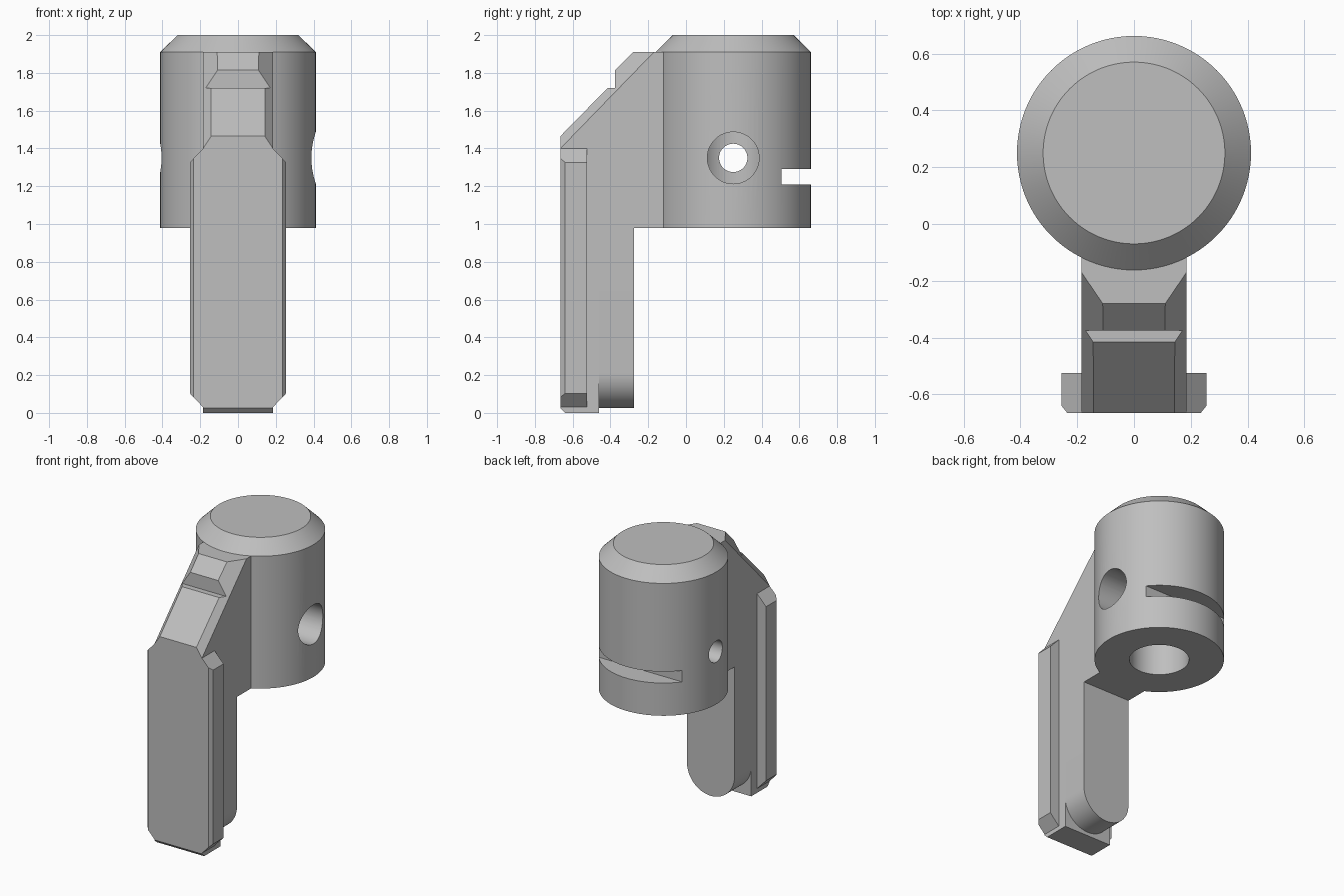
import bpy, bmesh, math
from mathutils import Matrix, Vector

cube = bpy.data.objects.get("Cube")
if cube:
    bpy.data.objects.remove(cube, do_unlink=True)

grey = bpy.data.materials.new("plain grey")
grey.use_nodes = True
GREY = (0.52, 0.52, 0.52, 1)
grey.diffuse_color = GREY
grey.node_tree.nodes["Principled BSDF"].inputs["Base Color"].default_value = GREY


def finish(bm, name):
    bmesh.ops.recalc_face_normals(bm, faces=bm.faces)
    mesh = bpy.data.meshes.new(name)
    bm.to_mesh(mesh)
    bm.free()
    mesh.materials.append(grey)
    obj = bpy.data.objects.new(name, mesh)
    bpy.context.collection.objects.link(obj)
    return obj


def loft(start, end):
    """Closed solid between two matching outlines."""
    bm = bmesh.new()
    a = [bm.verts.new(p) for p in start]
    b = [bm.verts.new(p) for p in end]
    bm.faces.new(a)
    bm.faces.new(b[::-1])
    for i in range(len(a)):
        j = (i + 1) % len(a)
        bm.faces.new((a[i], b[i], b[j], a[j]))
    return bm


def across(profile, half):
    """Side profile in y, z spread to both sides by a half width rule."""
    return loft([(-half(y, z), y, z) for y, z in profile],
                [(half(y, z), y, z) for y, z in profile])


def cylinder(name, radius, depth, centre, axis="Z", segments=64):
    bm = bmesh.new()
    turn = Matrix.Rotation(math.pi / 2, 4, "Y") if axis == "X" else Matrix()
    bmesh.ops.create_cone(bm, cap_ends=True, segments=segments, radius1=radius,
                          radius2=radius, depth=depth,
                          matrix=Matrix.Translation(centre) @ turn)
    return finish(bm, name)


def activate(obj):
    bpy.ops.object.select_all(action="DESELECT")
    obj.select_set(True)
    bpy.context.view_layer.objects.active = obj


def cut(target, cutter):
    activate(target)
    mod = target.modifiers.new("cut", "BOOLEAN")
    mod.operation = "DIFFERENCE"
    mod.solver = "EXACT"
    mod.object = cutter
    bpy.ops.object.modifier_apply(modifier=mod.name)
    bpy.data.objects.remove(cutter, do_unlink=True)


FRONT, HALF, AXIS_Y, R = -0.665, 0.185, 0.25, 0.412
BASE, SHOULDER = 0.98, 1.91
SLOPE_FOOT, SLOPE_TOP = 1.40, -0.17

# Round head with a chamfered top
levels = [(R, BASE), (R, SHOULDER), (0.32, 2.0)]
bm = bmesh.new()
rings = [[bm.verts.new((r * math.cos(math.tau * i / 96),
                        AXIS_Y + r * math.sin(math.tau * i / 96), z))
          for i in range(96)] for r, z in levels]
for low, high in zip(rings, rings[1:]):
    for i in range(96):
        j = (i + 1) % 96
        bm.faces.new((low[i], low[j], high[j], high[i]))
bm.faces.new(rings[0][::-1])
bm.faces.new(rings[-1])
head = finish(bm, "round_head")

# Bore from below, cross hole, wide side hole, rear slot
cut(head, cylinder("bore", 0.19, 0.9, (0, AXIS_Y, 1.2)))
cut(head, cylinder("cross_hole", 0.075, 1.2, (0, AXIS_Y, 1.35), "X"))
cut(head, cylinder("side_hole", 0.137, 0.5, (0.35, AXIS_Y, 1.35), "X"))
slot = [(0.505, 1.21), (0.8, 1.21), (0.8, 1.29), (0.505, 1.29)]
cut(head, finish(across(slot, lambda y, z: 0.6), "slot"))
activate(head)
bpy.ops.object.shade_smooth_by_angle(angle=math.radians(30))

# Web joining the head to the front plate
web = [(FRONT, 0.025), (-0.64, 0), (-0.46, 0), (-0.46, BASE), (-0.1, BASE),
       (-0.1, SHOULDER), (SLOPE_TOP, SHOULDER), (FRONT, SLOPE_FOOT)]
finish(across(web, lambda y, z: HALF), "sloped_web")

# Rear leg with a rounded foot
arc = [(HALF * math.cos(a), 0.21 + HALF * math.sin(a))
       for a in (math.pi + math.pi * i / 32 for i in range(33))]
outline = arc + [(HALF, BASE), (-HALF, BASE)]
leg = finish(loft([(x, -0.46, z) for x, z in outline],
                  [(x, -0.275, z) for x, z in outline]), "rounded_rear_leg")
activate(leg)
bpy.ops.object.shade_smooth_by_angle(angle=math.radians(30))

# Stepped ridge on the slope, its flanks leaning inwards
def ridge_half(y, z):
    t = (y - FRONT) / (SLOPE_TOP - FRONT)
    rise = z - (SLOPE_FOOT + t * (SHOULDER - SLOPE_FOOT))
    return HALF - 0.66 * max(rise, 0)


ridge = [(FRONT, SLOPE_FOOT), (FRONT, 1.465), (-0.415, 1.72), (-0.375, 1.72),
         (-0.375, 1.815), (-0.28, SHOULDER), (SLOPE_TOP, SHOULDER)]
finish(across(ridge, ridge_half), "stepped_ridge")

# Front plate: bevelled front edges and clipped corners
half_plan = [(0.235, FRONT), (0.255, -0.64), (0.255, -0.525)]
plan = half_plan + [(-x, y) for x, y in reversed(half_plan)]
bm = loft([(x, y, 0.03) for x, y in plan], [(x, y, SLOPE_FOOT) for x, y in plan])
for side in (-1, 1):
    for z, up in ((0.03, -1), (SLOPE_FOOT, 1)):
        geom = bm.verts[:] + bm.edges[:] + bm.faces[:]
        bmesh.ops.bisect_plane(bm, geom=geom, plane_co=(side * HALF, 0, z),
                               plane_no=Vector((side, 0, up * 0.95)),
                               clear_outer=True)
        bmesh.ops.holes_fill(bm, edges=[e for e in bm.edges if e.is_boundary])
finish(bm, "front_plate")
